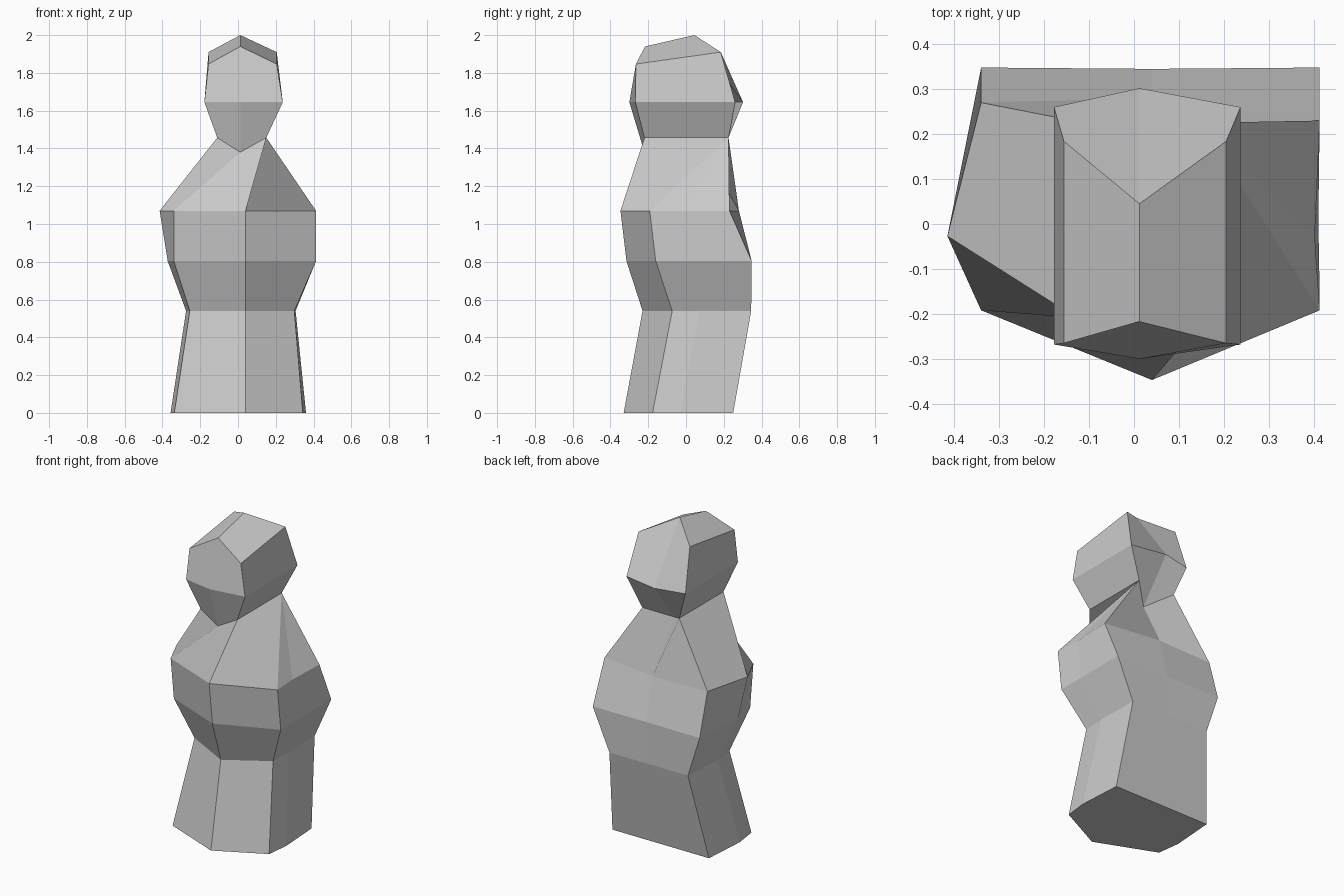
import bpy, bmesh

if "Cube" in bpy.data.objects:
    bpy.data.objects.remove(bpy.data.objects["Cube"])


def body_ring(z, x_front, x_side, y_front, y_corner, y_mid, y_back):
    """Eight points, counter-clockwise from the front ridge; pairs are (left, right),
    y_back is (left, middle, right)."""
    xl, xr = x_front
    sl, sr = x_side
    bl, bm, br = y_back
    return [(0.04, y_front, z), (xr, y_corner, z), (sr, y_mid, z), (xr, br, z),
            (0.04, bm, z), (xl, bl, z), (sl, y_mid, z), (xl, y_corner, z)]


def head_ring(xl, xr, front, front_mid, back, back_mid):
    """Six points, counter-clockwise from left front; the pairs are (y, z)."""
    return [(xl, *front), (0.012, *front_mid), (xr, *front),
            (xr, *back), (0.012, *back_mid), (xl, *back)]


def loft(name, rings, close_bottom=False, top_faces=()):
    bm = bmesh.new()
    rows = [[bm.verts.new(p) for p in ring] for ring in rings]
    n = len(rings[0])
    for low, high in zip(rows, rows[1:]):
        for i in range(n):
            j = (i + 1) % n
            bm.faces.new((low[i], low[j], high[j], high[i]))
    if close_bottom:
        bm.faces.new(rows[0][::-1])
    for face in top_faces:
        bm.faces.new([rows[-1][i] for i in face])
    bmesh.ops.remove_doubles(bm, verts=bm.verts[:], dist=0.0005)
    bmesh.ops.recalc_face_normals(bm, faces=bm.faces[:])
    mesh = bpy.data.meshes.new(name)
    bm.to_mesh(mesh)
    bm.free()
    obj = bpy.data.objects.new(name, mesh)
    bpy.context.collection.objects.link(obj)
    return obj


# Neck outline shared by head and body
neck = head_ring(-0.11, 0.15, (-0.22, 1.457), (-0.22, 1.38), (0.225, 1.457), (0.10, 1.385))
lf, cf, rf, rb, cb, lb = neck

# Body: skirt, waist, chest and shoulders, twisting up into the neck
loft("body", [
    body_ring(0.0, (-0.337, 0.343), (-0.357, 0.36), -0.33, -0.177, -0.03, (0.25, 0.25, 0.25)),
    body_ring(0.54, (-0.255, 0.298), (-0.275, 0.305), -0.23, -0.073, 0.07, (0.345, 0.345, 0.345)),
    body_ring(0.803, (-0.34, 0.413), (-0.372, 0.41), -0.315, -0.16, 0.01, (0.348, 0.345, 0.348)),
    body_ring(1.07, (-0.34, 0.413), (-0.415, 0.402), -0.347, -0.192, -0.027, (0.27, 0.28, 0.23)),
    [rf, rb, rb, rb, cb, lb, lf, cf],
], close_bottom=True)

# Head: jaw, cheeks and ridged crown
loft("head", [
    neck,
    head_ring(-0.178, 0.237, (-0.268, 1.645), (-0.30, 1.645), (0.26, 1.645), (0.302, 1.645)),
    head_ring(-0.156, 0.205, (-0.265, 1.847), (-0.217, 1.94), (0.184, 1.91), (0.045, 2.0)),
], top_faces=[(0, 1, 4, 5), (1, 2, 3, 4)])
